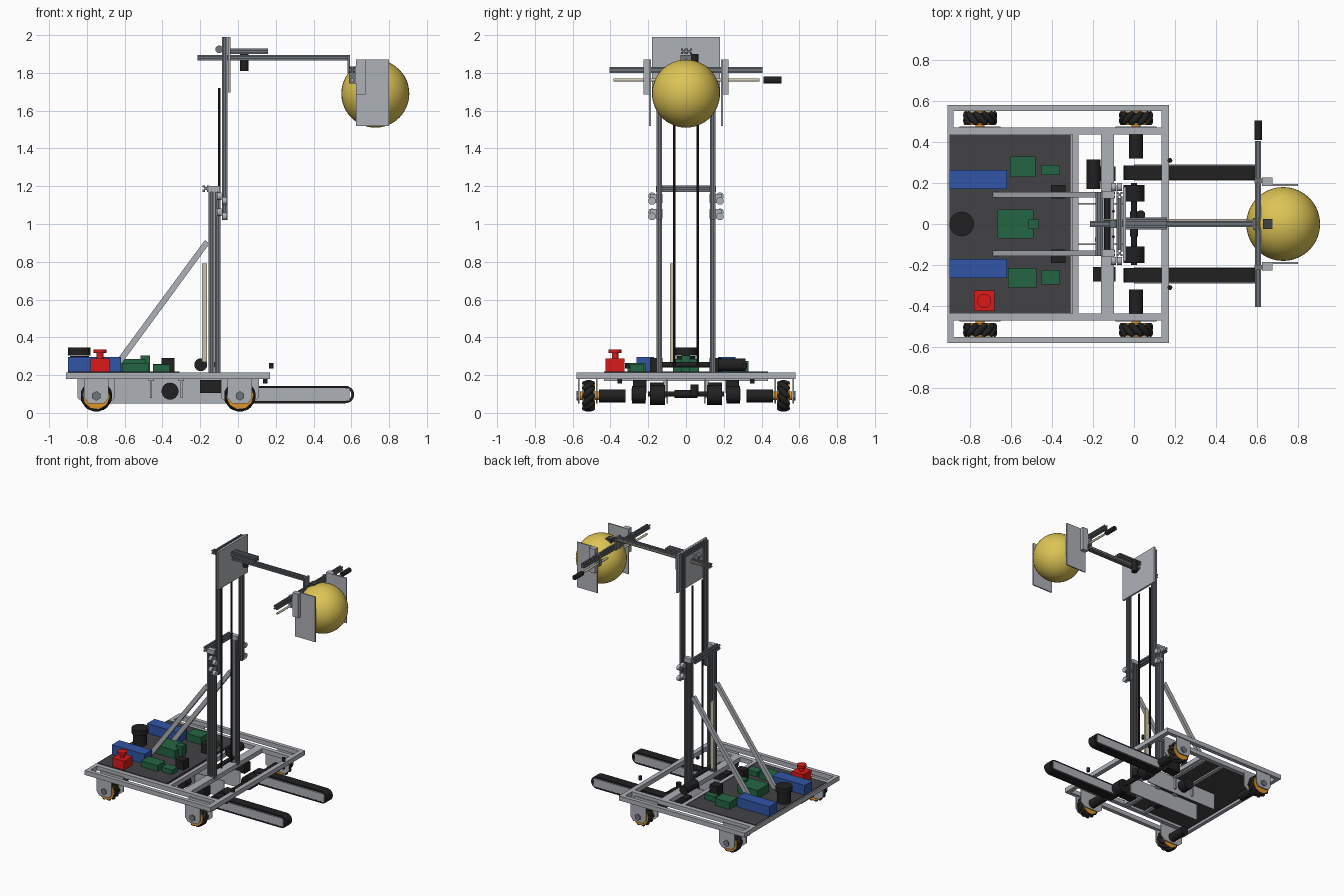
import bpy, bmesh, math
from mathutils import Vector, Matrix

if "Cube" in bpy.data.objects:
    bpy.data.objects.remove(bpy.data.objects["Cube"])


def material(name, r, g, b):
    m = bpy.data.materials.new(name)
    m.use_nodes = True
    m.diffuse_color = (r, g, b, 1)
    m.node_tree.nodes["Principled BSDF"].inputs["Base Color"].default_value = (r, g, b, 1)
    return m


ALU = material("light aluminium", .42, .44, .47)
STEEL = material("slotted rail grey", .16, .18, .2)
BLACK = material("black rubber", .015, .015, .016)
BOARD = material("dark board", .055, .055, .062)
BLUE = material("battery blue", .03, .09, .38)
RED = material("stop red", .72, .01, .01)
GREEN = material("circuit green", .018, .13, .055)
YELLOW = material("ball yellow", .72, .55, .09)
CREAM = material("cream rod", .6, .56, .4)
ORANGE = material("hub orange", .75, .3, .02)


def finish(name, bm, mat, smooth=False):
    bmesh.ops.recalc_face_normals(bm, faces=bm.faces)
    me = bpy.data.meshes.new(name)
    bm.to_mesh(me)
    bm.free()
    me.materials.append(mat)
    ob = bpy.data.objects.new(name, me)
    bpy.context.collection.objects.link(ob)
    if smooth:
        bpy.ops.object.select_all(action='DESELECT')
        ob.select_set(True)
        bpy.context.view_layer.objects.active = ob
        bpy.ops.object.shade_smooth_by_angle(angle=math.radians(40))
    return ob


def box(name, mat, x, y, z):
    """Box from (low, high) ranges."""
    bm = bmesh.new()
    bmesh.ops.create_cube(bm, size=1)
    for v in bm.verts:
        v.co = [(a + b) / 2 + c * (b - a) for (a, b), c in zip((x, y, z), v.co)]
    return finish(name, bm, mat)


def pair(name, mat, x, y, z):
    """Two boxes mirrored across y = 0."""
    box("left_" + name, mat, x, y, z)
    box("right_" + name, mat, x, (-y[1], -y[0]), z)


def rod(name, mat, a, b, r, sides=24):
    a, b = Vector(a), Vector(b)
    bm = bmesh.new()
    turn = (b - a).to_track_quat('Z', 'Y').to_matrix().to_4x4()
    bmesh.ops.create_cone(bm, cap_ends=True, segments=sides, radius1=r, radius2=r,
                          depth=(b - a).length, matrix=Matrix.Translation((a + b) / 2) @ turn)
    return finish(name, bm, mat, True)


def prism(name, mat, points, depth):
    """Extrude a closed outline of 3D points along a vector."""
    bm = bmesh.new()
    face = bm.faces.new([bm.verts.new(p) for p in points])
    new = bmesh.ops.extrude_face_region(bm, geom=[face])["geom"]
    bmesh.ops.translate(bm, vec=depth, verts=[v for v in new if isinstance(v, bmesh.types.BMVert)])
    return finish(name, bm, mat)


def rail(name, a, b, size=.03):
    """Slotted square extrusion between two points."""
    a, b = Vector(a), Vector(b)
    axis = (b - a).normalized()
    u = Vector((0, 0, 1)) if abs(axis.z) < .5 else Vector((1, 0, 0))
    v = axis.cross(u)
    h = size / 2
    side = [(h, -h), (h, -h * .3), (h * .45, -h * .3), (h * .45, h * .3), (h, h * .3)]
    pts = []
    for k in range(4):
        c, s = round(math.cos(k * math.pi / 2)), round(math.sin(k * math.pi / 2))
        pts += [a + u * (p * c - q * s) + v * (p * s + q * c) for p, q in side]
    return prism(name, STEEL, pts, b - a)


def stadium(x0, x1, zc, r, y, n=12):
    pts = []
    for cx, start in ((x1 - r, -.5), (x0 + r, .5)):
        for i in range(n + 1):
            t = math.pi * (start + i / n)
            pts.append(Vector((cx + r * math.cos(t), y, zc + r * math.sin(t))))
    return pts


# Chassis frame
Z = (.18, .215)
pair("outer_rail", ALU, (-.91, .17), (.55, .58), Z)
pair("inner_rail", ALU, (-.9, .14), (.435, .47), Z)
for name, x0, x1, y in (("rear", -.91, -.88, .58), ("front", .135, .17, .58),
                        ("middle", -.3, -.27, .435), ("mast", -.16, -.097, .435)):
    box(name + "_cross_bar", ALU, (x0, x1), (-y, y), Z)
box("electronics_board", BOARD, (-.9, -.31), (-.435, .435), (.2, .22))
for x in (-.46, -.3):
    box("under_board_bar", ALU, (x - .015, x + .015), (-.435, .435), (.17, .182))
    pair("hanger", ALU, (x - .005, x + .005), (.1, .12), (.08, .18))
pair("inner_side_plate", ALU, (-.68, -.05), (.095, .103), (.05, .18))

# Roller wheels with brackets and drive motors
for x in (-.75, .01):
    for s in (1, -1):
        for y in (.487, .545):
            rod("wheel_hub_disc", ORANGE, (x, s * (y - .004), .09), (x, s * (y + .004), .09), .07)
        rod("wheel_core", BLACK, (x, s * .492, .09), (x, s * .54, .09), .055)
        rod("wheel_axle", ORANGE, (x, s * .455, .09), (x, s * .56, .09), .022)
        bm = bmesh.new()
        for k in range(10):
            m = (Matrix.Translation((x, s * .516, .09)) @ Matrix.Rotation(k * math.tau / 10, 4, 'Y')
                 @ Matrix.Translation((0, 0, .066))
                 @ Matrix.Rotation(s * math.radians(45 if x < 0 else -45), 4, 'Z')
                 @ Matrix.Diagonal((.018, .045, .018, 1)))
            bmesh.ops.create_uvsphere(bm, u_segments=12, v_segments=8, radius=1, 
                                      matrix=m @ Matrix.Rotation(math.pi / 2, 4, 'X'))
        finish("wheel_rollers", bm, BLACK, True)
        for y, w, name in ((.564, .065, "outer"), (.468, .1, "inner")):
            pts = [(x + a * w, s * y, z) for a, z in
                   ((-1, .19), (-1, .08), (-.65, .05), (.65, .05), (1, .08), (1, .19))]
            prism(name + "_wheel_bracket", ALU, pts, Vector((0, s * .008, 0)))
        rod("axle_cap", STEEL, (x, s * .57, .09), (x, s * .58, .09), .025, 6)
        rod("drive_motor", BLACK, (x, s * .32, .09), (x, s * .46, .09), .034)

# Intake belts and rollers
for s in (1, -1):
    lo, hi = s * .215, s * .285
    belt = prism("intake_belt", BLACK, stadium(-.05, .615, .097, .046, lo), Vector((0, hi - lo, 0)))
    # Hollow the belt into a loop
    hole = prism("belt_hole_cutter", BLACK, stadium(-.035, .6, .097, .034, lo - s * .1),
                 Vector((0, s * .3, 0)))
    hole.hide_render = True
    hole.hide_set(True)
    cut = belt.modifiers.new("hollow", 'BOOLEAN')
    cut.object = hole
    cut.solver = 'EXACT'
    for y in (.211, .28):
        box("belt_side_plate", ALU, (0, .59), sorted((s * y, s * (y + .009))), (.066, .128))
    rod("feed_roller", BLACK, (.0, s * .11, .095), (.0, s * .19, .095), .052)
    rod("rear_feed_roller", BLACK, (-.36, s * .12, .115), (-.36, s * .19, .115), .045)
    rod("front_sensor", BLACK, (.175, s * .31, .235), (.175, s * .31, .265), .012, 12)
    rod("under_sensor", BLACK, (.145, s * .35, .155), (.145, s * .35, .18), .012, 12)
rod("feed_axle", BLACK, (0, -.2, .1), (0, .2, .1), .014)
rod("feed_motor", BLACK, (0, -.06, .1), (0, .06, .1), .02)
pair("belt_motor", BLACK, (-.2, -.09), (.21, .28), (.105, .175))
rod("frame_sensor", BLACK, (.03, .045, .09), (.03, .045, .15), .02)

# Electronics
pair("battery", BLUE, (-.9, -.62), (.17, .262), (.22, .295))
for x, y, top in (((-.665, -.49), (-.07, .07), .285), ((-.515, -.465), (-.025, .022), .305),
                  ((-.605, -.48), (.23, .33), .275), ((-.45, -.36), (.24, .287), .26),
                  ((-.615, -.475), (-.31, -.215), .265), ((-.45, -.36), (-.295, -.225), .255)):
    box("circuit_box", GREEN, x, y, (.22, top))
pair("black_module", BLACK, (-.405, -.335), (.125, .19), (.22, .29))
rod("scanner_base", BLACK, (-.84, 0, .22), (-.84, 0, .3), .05)
rod("scanner_head", BLACK, (-.84, 0, .305), (-.84, 0, .345), .06)
box("stop_box", RED, (-.78, -.68), (-.425, -.325), (.22, .288))
rod("stop_stem", RED, (-.73, -.375, .288), (-.73, -.375, .318), .018)
rod("stop_button", RED, (-.73, -.375, .316), (-.73, -.375, .336), .034)

# Two-stage mast
for s in (1, -1):
    y = s * .142
    rail("lower_post_rear", (-.14, y, .2), (-.14, y, 1.17))
    rail("lower_post_front", (-.108, y, .2), (-.108, y, 1.17))
    rail("upper_post", (-.07, y, 1.02), (-.07, y, 1.99))
    for i, z in enumerate((1.04, 1.062, 1.122, 1.147)):
        x = -.1 if i % 2 else -.07
        rod("guide_wheel", ALU, (x - .012, s * .18, z), (x + .012, s * .18, z), .02)
    for z in (1.03, 1.11):
        box("guide_plate", ALU, (-.085, -.08), sorted((s * .125, s * .19)), (z, z + .05))
    rod("hoist_belt", BLACK, (-.1, s * .062, .25), (-.1, s * .062, 1.72), .007, 8)
    # Diagonal brace
    prism("diagonal_brace", ALU, [(-.69, s * .129, .215), (-.65, s * .129, .215),
          (-.155, s * .129, .89), (-.155, s * .129, .9), (-.175, s * .129, .915)],
          Vector((0, s * .026, 0)))
rail("lower_mast_crossbar", (-.17, -.155, 1.187), (-.17, .155, 1.187), .036)
pair("post_cap", ALU, (-.155, -.095), (.125, .16), (1.17, 1.2))
rail("upper_mast_crossbar", (-.07, -.127, 1.975), (-.07, .127, 1.975))
box("head_plate", ALU, (-.054, -.04), (-.18, .18), (1.695, 1.99))
box("gas_spring", CREAM, (-.19, -.165), (-.085, -.065), (.27, .79))
rod("hoist_motor", BLACK, (-.197, .17, .255), (-.197, .315, .255), .034)
rod("hoist_shaft", BLACK, (-.13, -.125, .255), (-.13, .125, .255), .015)

# Reaching arm
rail("arm_rail", (-.215, 0, 1.88), (.59, 0, 1.88))
rail("arm_support", (-.04, -.012, 1.915), (.16, -.012, 1.915))
rail("arm_support", (-.04, .016, 1.915), (.16, .016, 1.915))
rod("arm_pulley", STEEL, (-.1, -.02, 1.925), (-.1, .02, 1.925), .02)
rod("arm_motor", BLACK, (.033, .045, 1.81), (.033, .045, 1.9), .022)
box("arm_rack", CREAM, (-.15, .58), (.017, .024), (1.875, 1.885))

# Gripper
rail("gripper_rail", (.605, -.405, 1.815), (.605, .405, 1.815))
box("rail_hanger", STEEL, (.58, .594), (-.03, .03), (1.8, 1.895))
rod("gripper_screw", CREAM, (.605, -.385, 1.762), (.605, .39, 1.762), .008, 12)
rod("gripper_motor", BLACK, (.605, .41, 1.762), (.605, .505, 1.762), .018)
box("ball_sensor", BOARD, (.628, .675), (-.024, .024), (1.83, 1.868))
pair("grip_plate", ALU, (.625, .8), (.186, .196), (1.52, 1.87))
pair("grip_block", ALU, (.625, .675), (.196, .226), (1.685, 1.87))
pair("grip_carriage", STEEL, (.587, .63), (.2, .222), (1.745, 1.835))
bm = bmesh.new()
bmesh.ops.create_uvsphere(bm, u_segments=40, v_segments=24, radius=.18,
                          matrix=Matrix.Translation((.727, 0, 1.69)))
finish("ball", bm, YELLOW, True)
